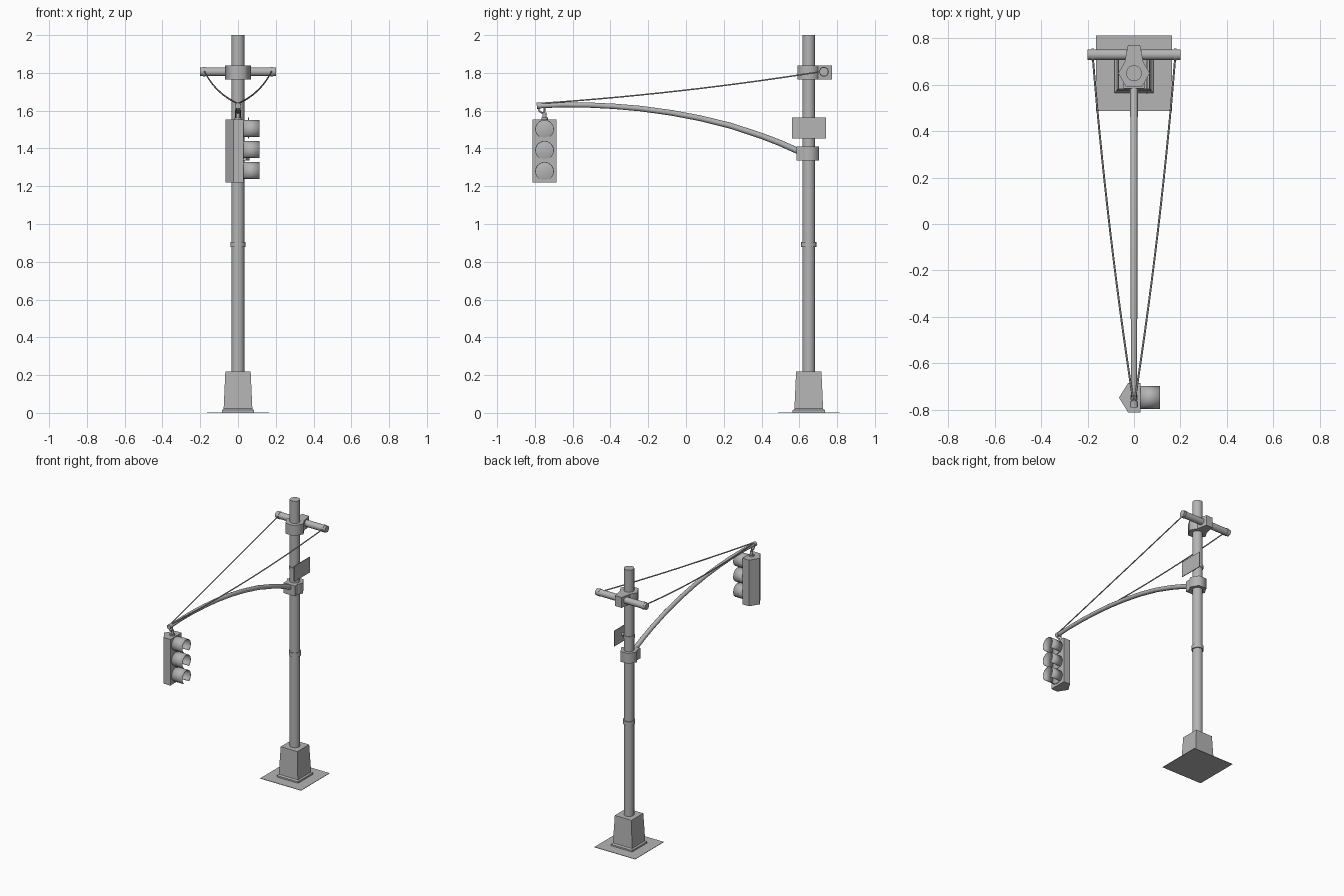
import bpy, bmesh, math
from mathutils import Vector

if "Cube" in bpy.data.objects:
    bpy.data.objects.remove(bpy.data.objects["Cube"])

grey = bpy.data.materials.new("galvanised grey")
grey.diffuse_color = (0.46, 0.46, 0.46, 1)
grey.use_nodes = True
grey.node_tree.nodes["Principled BSDF"].inputs["Base Color"].default_value = grey.diffuse_color
PY = 0.65      # pole position along y
SY = -0.749    # signal position along y


def finish(name, bm, smooth=40):
    bmesh.ops.recalc_face_normals(bm, faces=bm.faces[:])
    me = bpy.data.meshes.new(name)
    bm.to_mesh(me)
    bm.free()
    me.materials.append(grey)
    ob = bpy.data.objects.new(name, me)
    bpy.context.collection.objects.link(ob)
    bpy.ops.object.select_all(action='DESELECT')
    ob.select_set(True)
    bpy.context.view_layer.objects.active = ob
    if smooth:
        bpy.ops.object.shade_smooth_by_angle(angle=math.radians(smooth))
    return ob


def loft(name, rings, smooth=40):
    """Bridge equal-sized rings of points and cap both ends."""
    bm = bmesh.new()
    vs = [[bm.verts.new(p) for p in r] for r in rings]
    n = len(vs[0])
    for a, b in zip(vs, vs[1:]):
        for i in range(n):
            bm.faces.new((a[i], a[(i + 1) % n], b[(i + 1) % n], b[i]))
    bm.faces.new(vs[0])
    bm.faces.new(vs[-1])
    return finish(name, bm, smooth)


def tube(name, path, radii, sides=12, smooth=65, spin=0.0):
    path = [Vector(p) for p in path]
    rings = []
    for i, p in enumerate(path):
        d = (path[min(i + 1, len(path) - 1)] - path[max(i - 1, 0)]).normalized()
        ref = Vector((1, 0, 0)) if abs(d.x) < 0.9 else Vector((0, 0, 1))
        v = d.cross(ref).normalized()
        u = v.cross(d)
        r = radii[i] if isinstance(radii, (list, tuple)) else radii
        rings.append([p + r * (math.cos(a) * u + math.sin(a) * v)
                      for a in (spin + 2 * math.pi * k / sides for k in range(sides))])
    return loft(name, rings, smooth)


def upright(name, z0, z1, r, sides=16, y=PY):
    return tube(name, [(0, y, z0), (0, y, z1)], r, sides)


def prism(name, outline, z0, z1):
    return loft(name, [[(x, y, z) for x, y in outline] for z in (z0, z1)], 0)


def square(h, z):
    return [(h * a, PY + h * b, z) for a, b in ((-1, -1), (1, -1), (1, 1), (-1, 1))]


# Ground plate and tapered pedestal
loft("ground_plate", [square(0.163, 0), square(0.163, 0.003)], 0)
loft("pedestal", [square(0.085, 0), square(0.085, 0.014), square(0.076, 0.022),
                  square(0.067, 0.22)], 0)

# Pole with its joint collar
upright("pole", 0.2, 2.0, 0.034, 20)
upright("pole_collar", 0.878, 0.906, 0.041, 16)

# Upper clamp with tapered block holding the crossbar
upright("upper_clamp", 1.765, 1.84, 0.068, 6)
prism("upper_clamp_block", [(-0.042, 0.69), (0.042, 0.69), (0.026, 0.772), (-0.026, 0.772)],
      1.765, 1.84)
tube("crossbar", [(-0.2, 0.73, 1.806), (0.2, 0.73, 1.806)], 0.0235, 16)

# Lower clamp with block holding the arm
upright("lower_clamp", 1.335, 1.41, 0.062, 6)
prism("lower_clamp_block", [(-0.045, 0.585), (0.045, 0.585), (0.045, 0.66), (-0.045, 0.66)],
      1.335, 1.41)

# Curved arm
ARM = [(0.64, 1.366), (0.59, 1.388), (0.49, 1.432), (0.39, 1.47), (0.23, 1.522), (0.07, 1.561),
       (-0.08, 1.589), (-0.24, 1.611), (-0.38, 1.623), (-0.52, 1.63), (-0.66, 1.631),
       (-0.79, 1.625)]
tube("arm", [(0, y, z) for y, z in ARM],
     [0.017 - 0.004 * i / (len(ARM) - 1) for i in range(len(ARM))], 12)

# Pair of sagging stay wires with end knobs
for side, label in ((-1, "left"), (1, "right")):
    pts = []
    for i in range(15):
        t = i / 14
        pts.append((side * (0.178 * t + 0.055 * t * (1 - t)), -0.785 + 1.507 * t,
                    1.638 + 0.10 * t + 0.07 * t * t))
    tube("stay_wire_" + label, pts, 0.0042, 6)
    tube("wire_loop_" + label, [(side * 0.172, 0.73, 1.806), (side * 0.184, 0.73, 1.806)],
         0.026, 16)
tube("arm_tip_band", [(0, -0.79, 1.626), (0, -0.765, 1.627)], 0.0165, 12)

# Side sign with strap and bracket
loft("sign", [[(x, y, z) for y, z in ((0.56, 1.453), (0.74, 1.453), (0.74, 1.565), (0.56, 1.565))]
              for x in (0.053, 0.058)], 0)
upright("sign_strap", 1.495, 1.52, 0.038, 16)
tube("sign_bracket", [(0.03, PY, 1.508), (0.055, PY, 1.508)], 0.012, 8)

# Hook and rod carrying the signal
tube("hanger_hook", [(0, -0.775, 1.622), (0, -0.78, 1.605), (0, -0.77, 1.592),
                     (0, -0.757, 1.588), (0, SY, 1.598), (0, SY, 1.625)], 0.005, 8)
upright("hanger_rod", 1.55, 1.59, 0.010, 10, SY)
upright("hanger_foot", 1.55, 1.563, 0.018, 10, SY)

# Signal housing with a wedge-shaped back
prism("signal_housing", [(0.028, SY - 0.064), (0.028, SY + 0.064), (-0.025, SY + 0.064),
                         (-0.065, SY), (-0.025, SY - 0.064)], 1.22, 1.553)

# Lenses and visors open underneath
for i, zc in enumerate((1.502, 1.390, 1.279)):
    tube("lens_%d" % (i + 1), [(0.026, SY, zc), (0.032, SY, zc), (0.037, SY, zc)],
         [0.044, 0.044, 0.025], 20)
    bm = bmesh.new()
    cols = []
    for k in range(21):
        a = math.radians(-55 + 290 * k / 20)
        y, z = SY + 0.048 * math.cos(a), zc + 0.048 * math.sin(a)
        cols.append((bm.verts.new((0.027, y, z)), bm.verts.new((0.113, y, z))))
    for a, b in zip(cols, cols[1:]):
        bm.faces.new((a[0], b[0], b[1], a[1]))
    ob = finish("visor_%d" % (i + 1), bm)
    shell = ob.modifiers.new("thickness", 'SOLIDIFY')
    shell.thickness = 0.003
    shell.offset = 0
